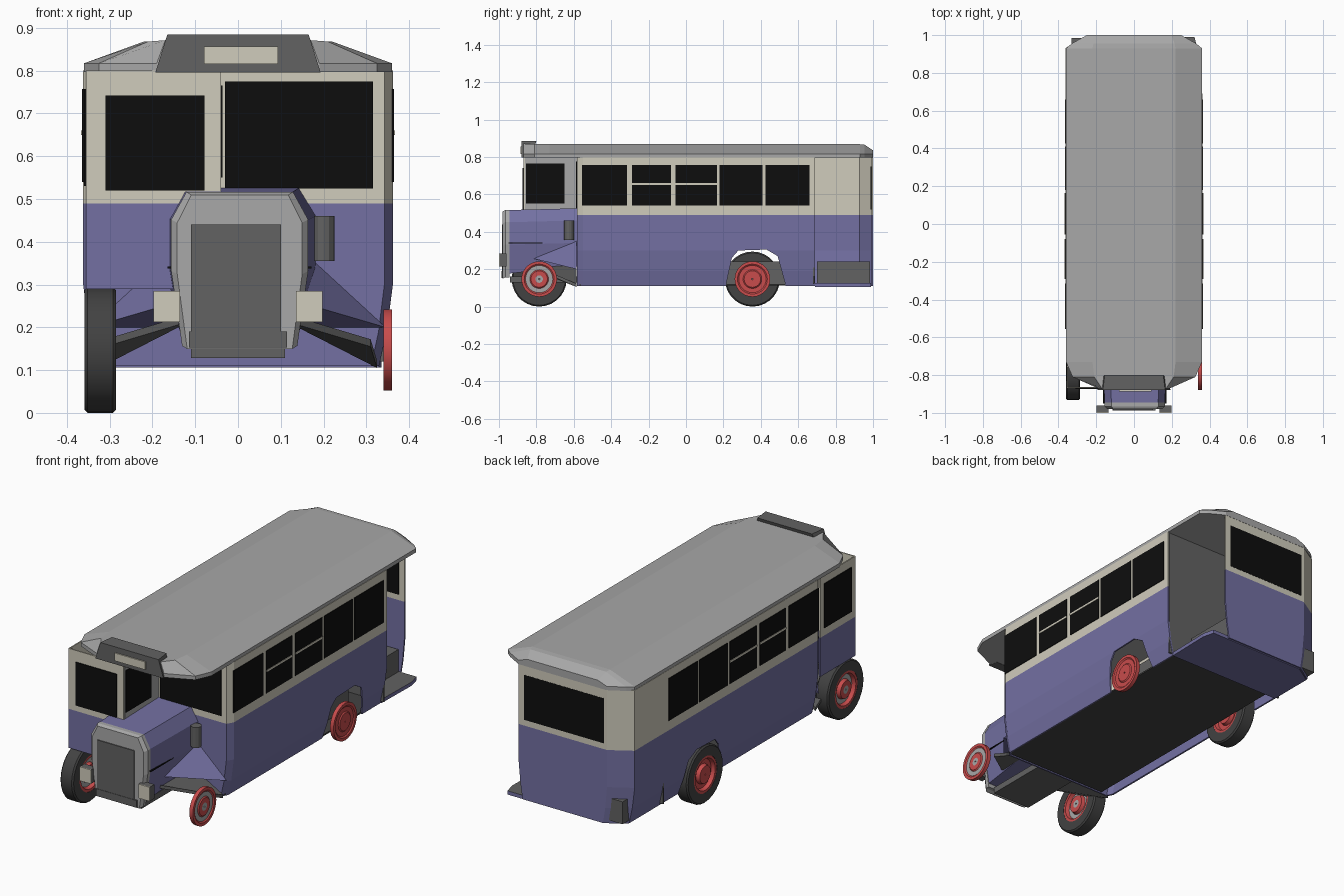
import bpy, bmesh, math

cube = bpy.data.objects.get("Cube")
if cube:
    bpy.data.objects.remove(cube, do_unlink=True)


def material(name, *rgb):
    lin = [((c / 255 + 0.055) / 1.055) ** 2.4 for c in rgb] + [1]
    m = bpy.data.materials.new(name)
    m.use_nodes = True
    m.diffuse_color = lin
    m.node_tree.nodes["Principled BSDF"].inputs["Base Color"].default_value = lin
    return m


PURPLE = material("purple paint", 115, 112, 162)
CREAM = material("cream paint", 208, 204, 188)
GREY = material("light grey", 168, 168, 168)
DARK = material("dark grey", 98, 98, 98)
TYRE = material("tyre rubber", 66, 66, 66)
GLASS = material("black glass", 13, 13, 13)
RED = material("red wheel", 200, 76, 76)
WAIST, EAVES = 0.49, 0.8


def finish(name, bm, mats, rule=None, recalc=True):
    if recalc:
        bmesh.ops.recalc_face_normals(bm, faces=bm.faces)
    if rule:
        for f in bm.faces:
            f.material_index = rule(f.calc_center_median())
    me = bpy.data.meshes.new(name)
    bm.to_mesh(me)
    bm.free()
    for m in mats:
        me.materials.append(m)
    ob = bpy.data.objects.new(name, me)
    bpy.context.collection.objects.link(ob)
    return ob


def two_tone(c):
    return int(c.z > WAIST)


def loft(name, rings, mats, rule=None, closed=True):
    """Bridge matching rings of points; closed rings get end caps."""
    bm = bmesh.new()
    rows = [[bm.verts.new(p) for p in ring] for ring in rings]
    n = len(rows[0])
    for a, b in zip(rows, rows[1:]):
        for i in range(n if closed else n - 1):
            j = (i + 1) % n
            bm.faces.new((a[i], a[j], b[j], b[i]))
    if closed:
        bm.faces.new(rows[0])
        bm.faces.new(rows[-1])
    return finish(name, bm, mats, rule)


def box(name, x, y, z, mat):
    rings = [[(x[0], y[0], h), (x[1], y[0], h), (x[1], y[1], h), (x[0], y[1], h)] for h in z]
    return loft(name, rings, [mat])


def walls(name, plan, levels):
    """Thin upright walls along a plan; levels are (height, x scale)."""
    ob = loft(name, [[(x * k, y, z) for x, y in plan] for z, k in levels],
              [PURPLE, CREAM], two_tone, closed=False)
    mod = ob.modifiers.new("thickness", "SOLIDIFY")
    mod.thickness, mod.offset = 0.008, 0
    return ob


# Saloon shell, open at the rear entrance
shell = walls("saloon_walls",
              [(0.358, 0.69), (0.358, -0.55), (0.34, -0.58), (-0.34, -0.58), (-0.358, -0.55),
               (-0.358, 0.93), (-0.25, 0.995), (0.25, 0.995)],
              [(0.11, 0.91), (0.19, 0.96), (0.3, 1), (WAIST, 1), (EAVES, 1)])

# Rear wheel arches
arch = [(0.2, 0.05), (0.245, 0.26), (0.28, 0.3), (0.43, 0.305), (0.49, 0.27), (0.55, 0.05)]
cutter = loft("arch_cutter", [[(x, y, z) for y, z in arch] for x in (-0.5, 0.5)], [PURPLE])
cutter.hide_render = True
cut = shell.modifiers.new("arches", "BOOLEAN")
cut.operation, cut.solver, cut.object = "DIFFERENCE", "EXACT", cutter
bpy.context.view_layer.objects.active = shell
for mod in list(shell.modifiers):
    bpy.ops.object.modifier_apply(modifier=mod.name)
bpy.data.objects.remove(cutter, do_unlink=True)
box("rear_wheel_box", (-0.25, 0.25), (0.21, 0.54), (0.12, 0.24), DARK)

# Floor, entrance partition and rear platform
box("saloon_floor", (-0.27, 0.325), (-0.57, 0.69), (0.112, 0.12), TYRE)
box("entrance_partition", (-0.352, 0.35), (0.68, 0.688), (0.12, EAVES), DARK)
box("entrance_step", (-0.33, 0.22), (0.7, 0.985), (0.125, 0.24), DARK)
platform = [(-0.325, 0.69), (0.33, 0.69), (0.335, 0.93), (0.32, 0.99), (-0.23, 0.99), (-0.325, 0.93)]
loft("rear_platform", [[(x, y, z) for x, y in platform] for z in (0.106, 0.125)],
     [PURPLE, DARK], lambda c: int(c.z > 0.12))

# Driver's cab beside the bonnet
walls("driver_cab", [(-0.352, -0.58), (-0.352, -0.865), (-0.04, -0.865)],
      [(0.29, 1), (WAIST, 1), (EAVES, 1)])
box("cab_inner_side", (-0.046, -0.04), (-0.86, -0.58), (0.29, EAVES), GREY)

# Windows
bays = [(-0.555, -0.315), (-0.29, -0.08), (-0.055, 0.165), (0.18, 0.41), (0.425, 0.66)]
for side, s in (("left", 1), ("right", -1)):
    xs = (s * 0.36, s * 0.365)
    for i, bay in enumerate(bays):
        box(f"{side}_window_{i + 1}", xs, bay, (0.54, 0.757), GLASS)
    for bay in bays[1:3]:
        box(f"{side}_window_bar", (s * 0.364, s * 0.367), bay, (0.65, 0.66), CREAM)
box("cab_outer_window", (-0.36, -0.354), (-0.83, -0.61), (0.53, 0.757), GLASS)
box("cab_inner_window", (-0.041, -0.036), (-0.855, -0.65), (0.55, 0.765), GLASS)
box("cab_windscreen", (-0.31, -0.078), (-0.873, -0.867), (0.52, 0.742), GLASS)
box("bulkhead_window", (-0.03, 0.315), (-0.589, -0.583), (0.525, 0.775), GLASS)
box("rear_window", (-0.235, 0.22), (0.994, 1.0), (0.52, 0.75), GLASS)
box("rear_window_inside", (-0.235, 0.22), (0.986, 0.992), (0.52, 0.75), GLASS)


# Roof: (y, half width, shoulder half width, top height)
def roof_ring(y, w, sh, top):
    half = [(w, 0.797), (w, 0.817), (sh, top - 0.007)]
    ring = half + [(-x, z) for x, z in reversed(half)]
    return [(x, y, z) for x, z in ring]


loft("roof", [roof_ring(*r) for r in (
    (-0.87, 0.19, 0.17, 0.878), (-0.81, 0.325, 0.21, 0.875), (-0.73, 0.36, 0.22, 0.875),
    (0.93, 0.36, 0.22, 0.875), (0.955, 0.33, 0.215, 0.872), (1.0, 0.25, 0.2, 0.842))], [GREY])

# Destination box over the front
loft("destination_box", [[(-w, -0.88, z), (w, -0.88, z), (w - 0.01, back, z), (0.01 - w, back, z)]
                         for w, z, back in ((0.193, 0.796, -0.83), (0.165, 0.885, -0.8))], [DARK])
box("destination_panel", (-0.08, 0.093), (-0.886, -0.879), (0.816, 0.856), CREAM)


# Bonnet and radiator share one cross-section
def nose(y, k, drop=0):
    half = [(0.122, 0.515), (0.157, 0.45), (0.157, 0.33), (0.132, 0.155 + drop)]
    ring = half + [(-x, z) for x, z in reversed(half)]
    return [(x * k + 0.004, y, z + (k - 1) * 0.08) for x, z in ring]


loft("bonnet", [nose(-0.955, 1.01, 0.02), nose(-0.58, 1.13, 0.05)], [PURPLE])
loft("radiator_shell", [nose(-0.98, 0.93), nose(-0.965, 1.02), nose(-0.945, 1.02)], [GREY])
box("radiator_core", (-0.11, 0.1), (-0.985, -0.978), (0.19, 0.44), DARK)
box("radiator_base", (-0.115, 0.115), (-0.987, -0.975), (0.153, 0.19), DARK)
box("bonnet_seam", (-0.165, 0.172), (-0.95, -0.6), (0.337, 0.342), GLASS)
box("front_chassis", (-0.11, 0.11), (-0.94, -0.55), (0.128, 0.16), DARK)

# Headlamps, mudguards and valances on both sides
for side, s in (("left", 1), ("right", -1)):
    lamp = (s * 0.135, s * 0.198)
    box(f"{side}_headlamp", lamp, (-0.995, -0.96), (0.213, 0.285), DARK)
    box(f"{side}_headlamp_lens", lamp, (-1.0, -0.995), (0.213, 0.285), CREAM)
    loft(f"{side}_mudguard", [
        [(s * 0.11, -0.87, z + 0.06), (s * 0.31, -0.7, z), (s * 0.325, -0.585, z - 0.05),
         (s * 0.11, -0.585, z + 0.07)] for z in (0.155, 0.172)], [DARK])
    bm = bmesh.new()
    pts = [(0.16, -0.585, 0.37), (0.345, -0.585, 0.2), (0.14, -0.83, 0.26), (0.15, -0.585, 0.2)]
    bmesh.ops.convex_hull(bm, input=[bm.verts.new((s * x, y, z)) for x, y, z in pts])
    finish(f"{side}_valance", bm, [PURPLE])

# Upright canister beside the bonnet
loft("canister", [[(0.2 + 0.026 * math.cos(a), -0.625 + 0.026 * math.sin(a), z)
                   for a in (math.tau * i / 12 for i in range(12))] for z in (0.355, 0.46)], [DARK])


# Wheels: lathe a closed (radius, x offset) profile about the axle
def lathe(name, profile, centre, mats, rule=None, sides=28):
    cx, cy, cz = centre
    rings = [[(cx + dx, cy + r * math.cos(a), cz + r * math.sin(a))
              for a in (math.tau * i / sides for i in range(sides))] for r, dx in profile]
    bm = bmesh.new()
    rows = [[bm.verts.new(p) for p in ring] for ring in rings]
    for k, a in enumerate(rows):
        b = rows[(k + 1) % len(rows)]
        for i in range(sides):
            j = (i + 1) % sides
            f = bm.faces.new((a[i], a[j], b[j], b[i]))
            f.material_index = rule(profile[k][0], profile[(k + 1) % len(rows)][0]) if rule else 0
    ob = finish(name, bm, mats)
    bpy.context.view_layer.objects.active = ob
    bpy.ops.object.select_all(action="DESELECT")
    ob.select_set(True)
    bpy.ops.object.shade_smooth_by_angle()


def wheel(name, x, y, half, tyre, ringed):
    axle = (x, y, 0.147)
    if tyre:
        lathe(f"{name}_tyre", [(0.093, -0.037), (0.14, -0.037), (0.147, -0.03), (0.147, 0.03),
                               (0.14, 0.037), (0.093, 0.037)], axle, [TYRE])
    d = half * 0.5
    face = [(0.095, half), (0.08, half), (0.073, d), (0.05, d), (0.044, half), (0.02, half), (0.004, half)]
    disc = face + [(r, -dx) for r, dx in reversed(face)]

    def grey_band(r1, r2):
        lo, hi = sorted((r1, r2))
        return int(ringed and (0.049 < lo < 0.051 and hi < 0.074 or hi < 0.021))
    lathe(f"{name}_disc", disc, axle, [RED, GREY], grey_band)


for end, y in (("front", -0.785), ("rear", 0.355)):
    wheel(f"{end}_left_wheel", 0.35, y, 0.01, False, end == "front")
    wheel(f"{end}_right_wheel", -0.322, y, 0.036, True, end == "front")
